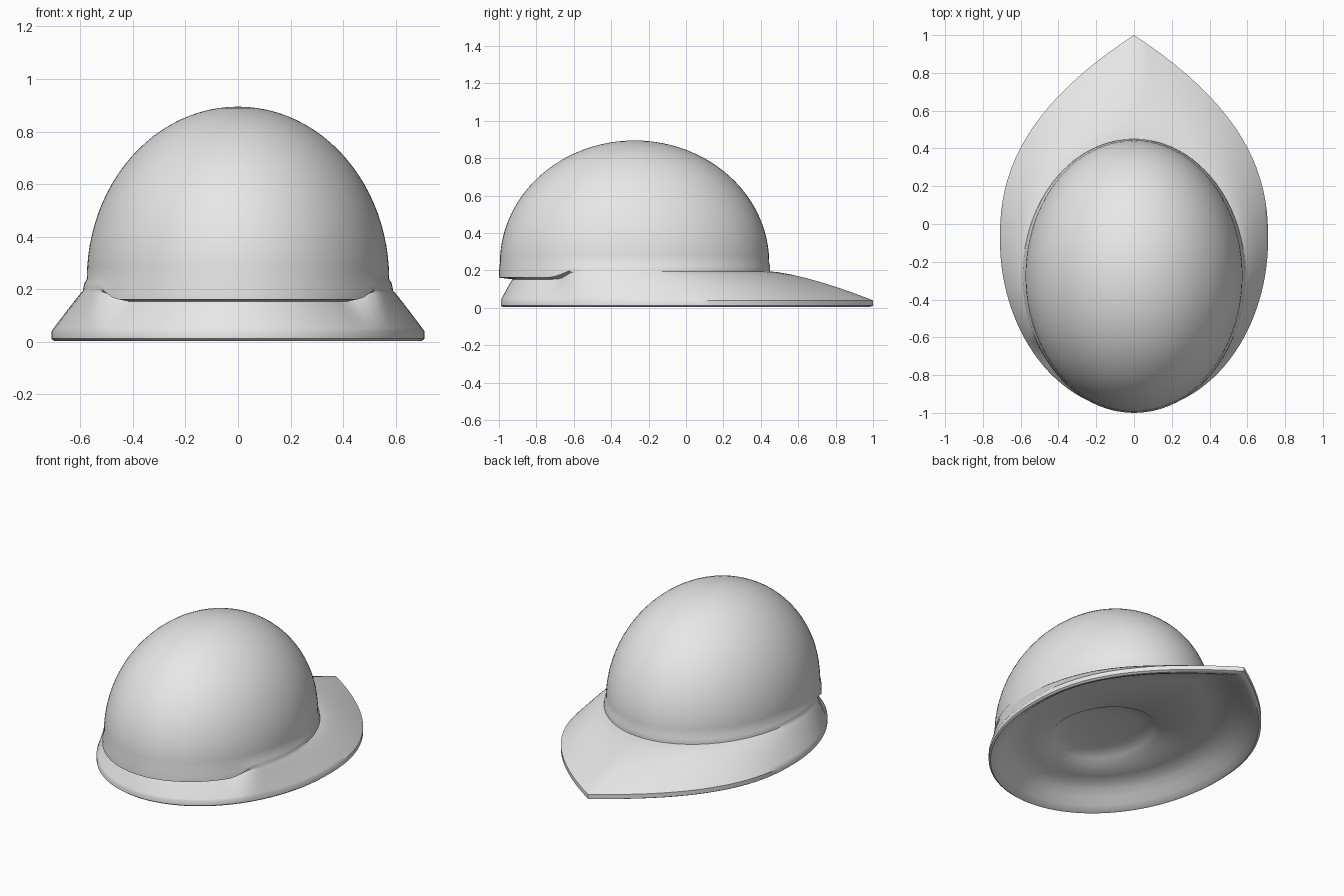
import bpy, bmesh, math

if "Cube" in bpy.data.objects:
    bpy.data.objects.remove(bpy.data.objects["Cube"])

SEGS = 96
CY = -0.275                      # centre of the dome along y

grey = bpy.data.materials.new("light_grey")
grey.diffuse_color = (0.8, 0.8, 0.8, 1)
grey.use_nodes = True
grey.node_tree.nodes["Principled BSDF"].inputs["Base Color"].default_value = grey.diffuse_color


def smooth(a, b, v):
    v = max(0.0, min(1.0, (v - a) / (b - a)))
    return v * v * (3 - 2 * v)


def half_width(y):
    """Half width of the brim: elliptical front, pointed back."""
    k = (y + 0.08) / (1.08 if y > -0.08 else 0.91)
    if abs(k) >= 1:
        return 0.0
    return 0.71 * (1 - k ** 2.33) if k > 0 else 0.71 * math.sqrt(1 - k * k)


def outline(a):
    """Brim edge along a ray from the dome centre."""
    lo, hi = 0.0, 2.0
    for _ in range(40):
        r = (lo + hi) / 2
        if abs(r * math.cos(a)) < half_width(CY + r * math.sin(a)):
            lo = r
        else:
            hi = r
    return lo * math.cos(a), lo * math.sin(a)


ANGLES = [2 * math.pi * i / SEGS for i in range(SEGS)]
EDGE = [outline(a) for a in ANGLES]


def polar(a, rx, ry):
    """Point of an ellipse lying on the ray at angle a."""
    r = 1 / math.hypot(math.cos(a) / rx, math.sin(a) / ry)
    return r * math.cos(a), r * math.sin(a)


def ellipse(rx, ry, z):
    return [(x, y + CY, z) for x, y in (polar(a, rx, ry) for a in ANGLES)]


def scaled_edge(s, z):
    return [(x * s, y * s + CY, z) for x, y in EDGE]


def lip(a):
    """1 at the front overhang, fading to 0 past its ends."""
    return smooth(0.5, 0.72, -math.sin(a))


def brim_ring(t):
    """Brim surface from the dome foot (t=0) to the outer edge (t=1)."""
    pts = []
    for a, (ex, ey) in zip(ANGLES, EDGE):
        f = lip(a)
        dx, dy = polar(a, 0.59 * (1 - 0.1 * f), 0.725 * (1 - 0.1 * f))
        z0 = 0.195 - 0.042 * f
        p = 1.1 + 0.3 * max(0, math.sin(a))
        pts.append((dx + (ex - dx) * t, dy + (ey - dy) * t + CY,
                    z0 + (0.04 - z0) * t ** p))
    return pts


rings = []
# Dome, from crown to foot
for i in range(1, 25):
    u = math.pi / 2 * i / 24
    s = math.sin(u)
    rings.append(ellipse(0.575 * s, 0.72 * s, 0.24 + 0.655 * math.cos(u)))
# Overhanging front lip
for drop, rx in ((0.018, 0.585), (0.034, 0.588)):
    ring = []
    for a in ANGLES:
        x, y = polar(a, rx, 0.725)
        ring.append((x, y + CY, 0.24 - drop - drop * 1.3 * lip(a)))
    rings.append(ring)
# Flared brim and its vertical edge
for t in (0, 0.08, 0.2, 0.35, 0.5, 0.65, 0.8, 0.92, 1):
    rings.append(brim_ring(t))
rings.append(scaled_edge(1.0, 0.012))
rings.append(scaled_edge(0.985, 0.004))
# Hollow underside
for s, z in ((0.965, 0.008), (0.92, 0.03), (0.86, 0.065), (0.8, 0.095), (0.74, 0.115), (0.66, 0.127)):
    rings.append(scaled_edge(s, z))
# Shallow oval recess in the ceiling
for rx, ry, z in ((0.3, 0.36, 0.14), (0.27, 0.33, 0.165), (0.2, 0.24, 0.185), (0.1, 0.12, 0.195)):
    rings.append(ellipse(rx, ry, z))

bm = bmesh.new()
loops = [[bm.verts.new(p) for p in ring] for ring in rings]
for upper, lower in zip(loops, loops[1:]):
    for i in range(SEGS):
        j = (i + 1) % SEGS
        bm.faces.new((upper[i], lower[i], lower[j], upper[j]))
# Close crown and recess
for loop, z in ((loops[0], 0.895), (loops[-1], 0.197)):
    c = bm.verts.new((0, CY, z))
    for i in range(SEGS):
        bm.faces.new((loop[i], loop[(i + 1) % SEGS], c))
bmesh.ops.recalc_face_normals(bm, faces=bm.faces)

mesh = bpy.data.meshes.new("helmet_shell")
bm.to_mesh(mesh)
bm.free()
mesh.materials.append(grey)
helmet = bpy.data.objects.new("helmet_shell", mesh)
bpy.context.collection.objects.link(helmet)
bpy.context.view_layer.objects.active = helmet
helmet.select_set(True)
bpy.ops.object.shade_smooth_by_angle(angle=math.radians(40))
